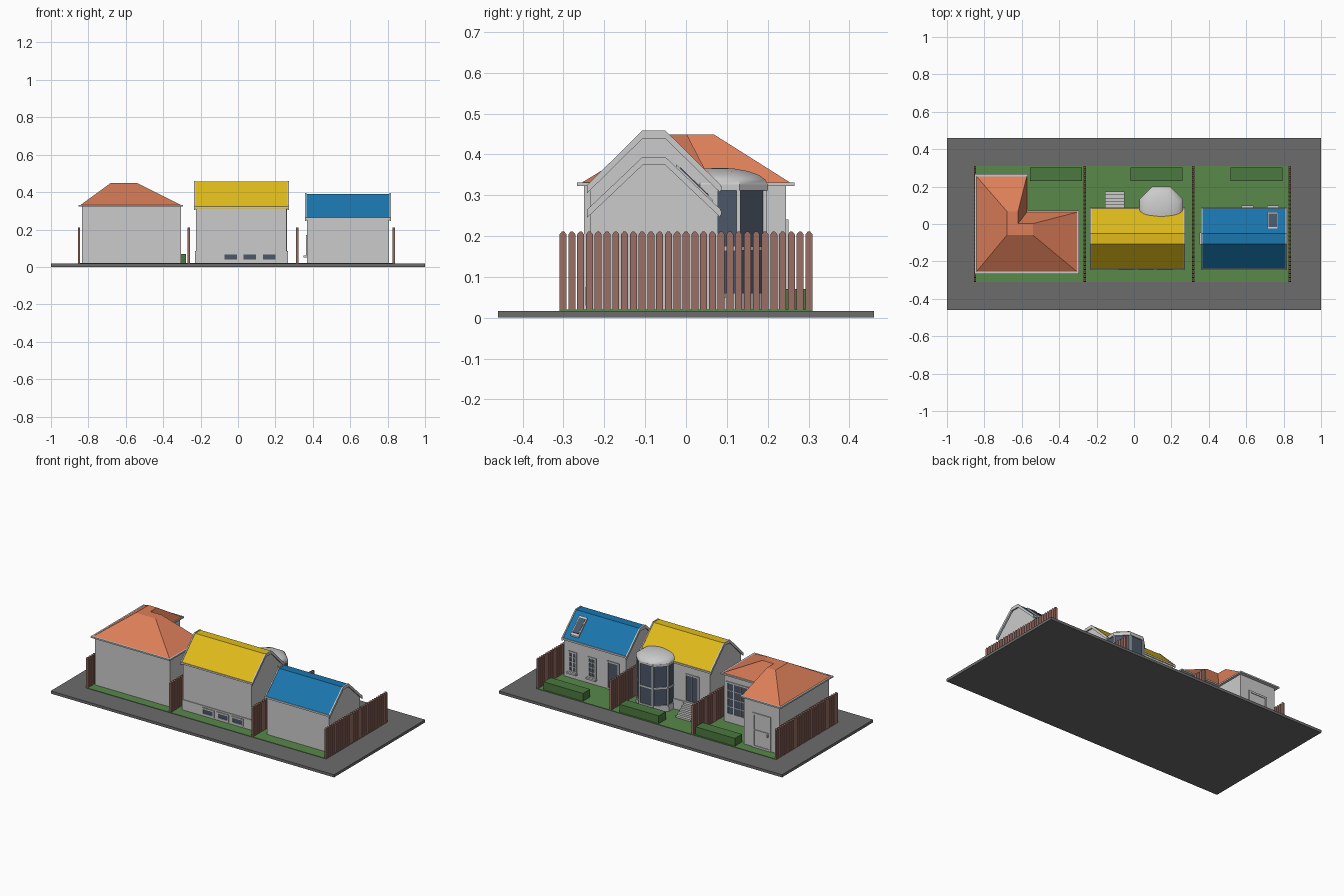
import bpy, bmesh, math

if "Cube" in bpy.data.objects:
    bpy.data.objects.remove(bpy.data.objects["Cube"])

def mat(name, r, g, b):
    m = bpy.data.materials.new(name)
    m.diffuse_color = (r, g, b, 1)
    m.use_nodes = True
    m.node_tree.nodes["Principled BSDF"].inputs["Base Color"].default_value = m.diffuse_color
    return m

ASPHALT = mat("asphalt", .15, .15, .15)
GRASS = mat("grass", .1, .25, .07)
HEDGE = mat("hedge", .07, .19, .05)
WOOD = mat("wood", .33, .16, .13)
ORANGE = mat("orange_tiles", .72, .21, .1)
YELLOW = mat("yellow_tiles", .75, .5, .01)
BLUE = mat("blue_tiles", .01, .18, .42)
GLASS = mat("glass", .07, .095, .14)

def finish(bm, name, m=None):
    bmesh.ops.recalc_face_normals(bm, faces=bm.faces)
    me = bpy.data.meshes.new(name)
    bm.to_mesh(me)
    bm.free()
    o = bpy.data.objects.new(name, me)
    bpy.context.collection.objects.link(o)
    if m:
        me.materials.append(m)
    return o

def loft(name, rings, m=None):
    """Closed solid through rings of equal vertex count."""
    bm = bmesh.new()
    vs = [[bm.verts.new(p) for p in r] for r in rings]
    n = len(vs[0])
    for a, b in zip(vs, vs[1:]):
        for i in range(n):
            j = (i + 1) % n
            bm.faces.new((a[i], a[j], b[j], b[i]))
    bm.faces.new(vs[0])
    bm.faces.new(vs[-1])
    return finish(bm, name, m)

def prism_x(name, prof, x0, x1, m=None):
    return loft(name, [[(x, y, z) for y, z in prof] for x in (x0, x1)], m)

def prism_z(name, prof, z0, z1, m=None):
    return loft(name, [[(x, y, z) for x, y in prof] for z in (z0, z1)], m)

def box(name, x0, x1, y0, y1, z0, z1, m=None):
    return prism_z(name, [(x0, y0), (x1, y0), (x1, y1), (x0, y1)], z0, z1, m)

def opening(name, c, w, z0, z1, cols=1, rows=1, face="back", fill=GLASS, sill=False, t=.009):
    """Framed window or door on a wall; c = (x, y) of its centre on the wall."""
    sx, sy = {"back": (0, 1), "front": (0, -1), "left": (-1, 0)}[face]
    def part(nm, a0, a1, za, zb, d, m=None):
        if sy:
            y = sorted((c[1] - .004 * sy, c[1] + d * sy))
            box(nm, c[0] + a0, c[0] + a1, *y, za, zb, m)
        else:
            x = sorted((c[0] - .004 * sx, c[0] + d * sx))
            box(nm, *x, c[1] + a0, c[1] + a1, za, zb, m)
    h = w / 2
    part(name + "_pane", -h, h, z0, z1, .002, fill)
    for i in range(cols + 1):
        k = t if i in (0, cols) else t * .6
        a = -h + k / 2 + (w - k) * i / cols
        part(name + "_upright", a - k / 2, a + k / 2, z0, z1, .006)
    for i in range(rows + 1):
        k = t if i in (0, rows) else t * .6
        a = z0 + k / 2 + (z1 - z0 - k) * i / rows
        part(name + "_rail", -h, h, a - k / 2, a + k / 2, .006)
    if sill:
        part(name + "_sill", -h - .004, h + .004, z0 - .01, z0, .02)

# ground, lawn and hedges
box("ground_slab", -1, 1, -.46, .46, 0, .017, ASPHALT)
box("lawn", -.85, .84, -.31, .31, .015, .02, GRASS)
for x in (-.418, .12, .655):
    box("hedge", x - .139, x + .139, .23, .302, .018, .07, HEDGE)

# picket fences
for x in (-.85, -.263, .317, .833):
    bm = bmesh.new()
    for i in range(29):
        y = -.301 + i * .0215
        prof = [(-.0085, .018), (.0085, .018), (.0085, .204), (.003, .211), (-.003, .211), (-.0085, .204)]
        r = [[bm.verts.new((x + d, y + a, z)) for a, z in prof] for d in (-.006, .006)]
        for k in range(6):
            j = (k + 1) % 6
            bm.faces.new((r[0][k], r[0][j], r[1][j], r[1][k]))
        bm.faces.new(r[0])
        bm.faces.new(r[1])
    finish(bm, "picket_fence", WOOD)

# orange house: L-shaped walls, eave slab and hipped roof
def ell(x0, x1, xi, y0, y1, yi):
    return [(x0, y0), (x1, y0), (x1, yi), (xi, yi), (xi, y1), (x0, y1)]

prism_z("orange_house_walls", ell(-.833, -.305, -.582, -.25, .245, .053), .018, .324)
prism_z("orange_house_eave", ell(-.853, -.295, -.567, -.267, .266, .071), .322, .331)
lo, hi = ell(-.842, -.305, -.573, -.255, .255, .063), ell(-.68, -.54, -.62, -.06, .068, .002)
loft("orange_house_roof", [[(x, y, .331) for x, y in lo], [(x, y, .449) for x, y in hi]], ORANGE)
opening("orange_house_window", (-.425, .053), .2, .07, .28, 4, 4)
opening("orange_house_door", (-.708, .245), .13, .02, .24, 1, 2, fill=None, t=.012)
box("door_handle", -.757, -.748, .245, .258, .11, .125)

# gabled houses: walls, coloured tiles and grey end trims
def gable_house(name, x0, x1, eave, ridge, m, over):
    walls = [(-.235, .018), (.078, .018), (.078, eave), (-.05, ridge - .014), (-.107, ridge - .014), (-.235, eave)]
    prism_x(name + "_walls", walls, x0 + over, x1 - over)
    def band(drop, lift, e):
        top = [(-.238 - e, eave - .004 + lift), (-.106, ridge + lift), (-.051, ridge + lift), (.081 + e, eave - .004 + lift)]
        return top + [(y, z - drop) for y, z in reversed(top)]
    prism_x(name + "_roof_tiles", band(.012, 0, .002), x0 + .006, x1 - .006, m)
    for a in (x0, x1 - .008):
        prism_x(name + "_roof_trim", band(.02, .003, .004), a, a + .008)
    for y in (-.243, .08):
        box(name + "_gutter", x0, x1, y, y + .007, eave - .014, eave - .003)

gable_house("yellow_house", -.236, .272, .326, .456, YELLOW, .012)
box("yellow_house_plinth", -.229, .266, -.24, .084, .018, .085)
for x in (-.04, .063, .166):
    opening("cellar_window", (x, -.24), .085, .03, .075, face="front")
opening("yellow_house_door", (-.1, .078), .1, .085, .265, 2, 1)
for i in range(5):
    box("stair_step", -.155, -.05, .08, .175 - i * .018, .018 + i * .0135, .018 + (i + 1) * .0135)

# octagonal bay tower with glass panels and dome
def octagon(r, z):
    return [(.145 + r * math.cos(math.radians(22.5 + 45 * k)), .083 + r * math.sin(math.radians(22.5 + 45 * k)), z) for k in range(8)]

loft("tower_glazing", [octagon(.12, .05), octagon(.12, .32)], GLASS)
for z0, z1, r in ((.018, .06, .125), (.165, .175, .123), (.312, .326, .127)):
    loft("tower_band", [octagon(r, z0), octagon(r, z1)])
for x, y, z in octagon(.12, 0):
    box("tower_mullion", x - .005, x + .005, y - .005, y + .005, .05, .32)
dome = [octagon(.127 * math.cos(a), .325 + .042 * math.sin(a)) for a in [math.radians(d) for d in (0, 18, 36, 54, 72, 86)]]
d = loft("tower_dome", dome)
bpy.context.view_layer.objects.active = d
d.select_set(True)
bpy.ops.object.shade_smooth_by_angle(angle=math.radians(35))

# blue house with windows, glass door and skylight
gable_house("blue_house", .358, .818, .266, .391, BLUE, .012)
for x in (.743, .607):
    opening("blue_house_window", (x, .078), .058, .06, .19, 2, 4, sill=True)
opening("blue_house_door", (.458, .078), .085, .02, .2, 1, 1)
opening("side_window", (.37, -.078), .055, .06, .17, 2, 4, face="left", sill=True)
slope = (.262 - .391) / (.083 + .051)
def on_slope(y, lift):
    return (y, .391 + (y + .051) * slope + lift)
for nm, w, a, b, h, m in (("skylight_frame", .029, -.025, .065, .01, None), ("skylight_glass", .022, -.015, .055, .013, GLASS)):
    prism_x(nm, [on_slope(a, 0), on_slope(b, 0), on_slope(b, h), on_slope(a, h)], .742 - w, .742 + w, m)
